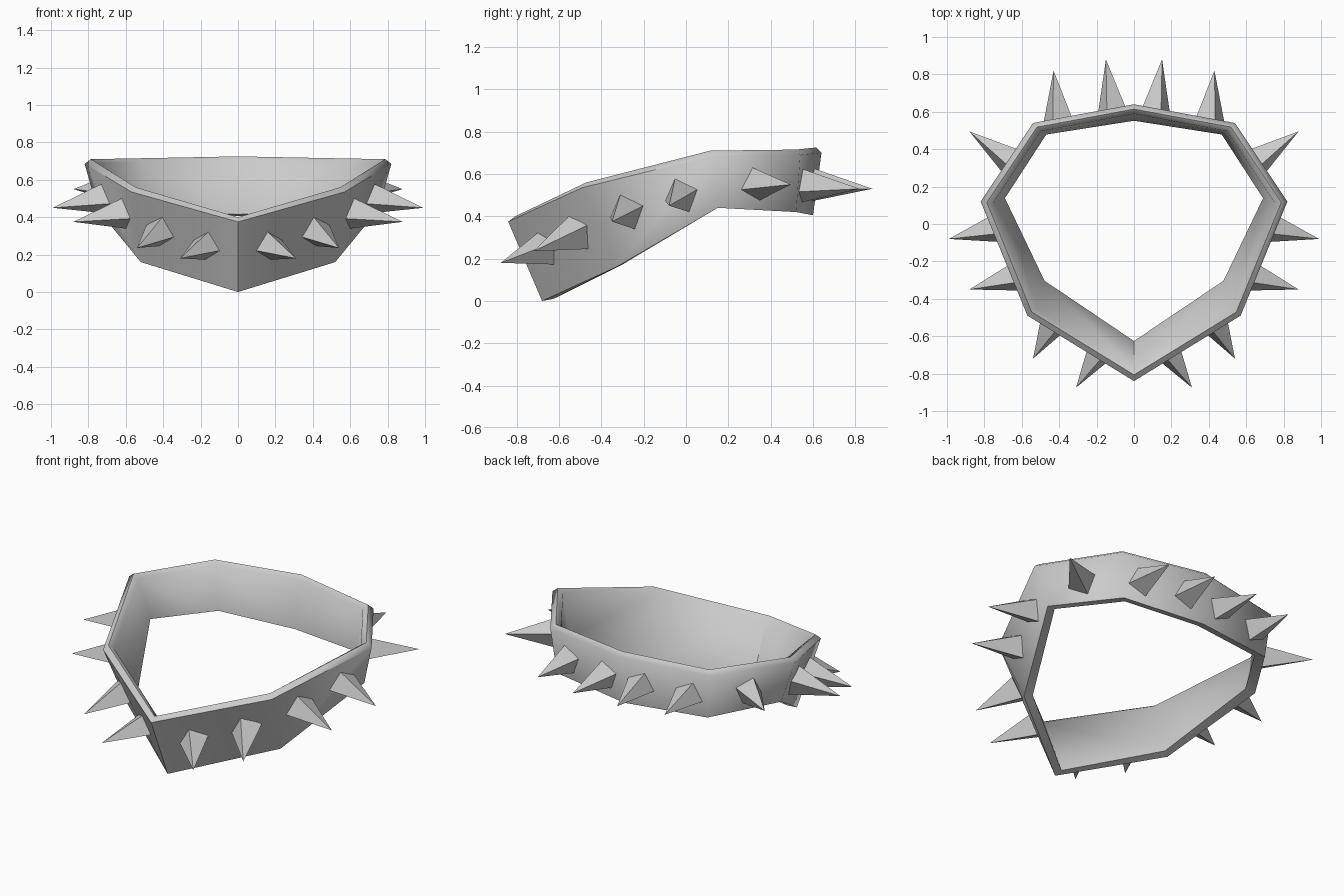
import bpy, bmesh, math
from mathutils import Vector, Matrix

cube = bpy.data.objects.get("Cube")
if cube:
    bpy.data.objects.remove(cube, do_unlink=True)

grey = bpy.data.materials.new("plain grey")
grey.use_nodes = True
colour = (0.6, 0.6, 0.6, 1)
grey.diffuse_color = colour
grey.node_tree.nodes["Principled BSDF"].inputs["Base Color"].default_value = colour


def finish(bm, name, smooth_angle=None):
    """Turn the half mesh into an object mirrored across x."""
    bmesh.ops.recalc_face_normals(bm, faces=bm.faces)
    mesh = bpy.data.meshes.new(name)
    bm.to_mesh(mesh)
    bm.free()
    mesh.materials.append(grey)
    obj = bpy.data.objects.new(name, mesh)
    bpy.context.collection.objects.link(obj)
    mirror = obj.modifiers.new("mirror", 'MIRROR')
    mirror.use_clip = True
    bpy.ops.object.select_all(action='DESELECT')
    obj.select_set(True)
    bpy.context.view_layer.objects.active = obj
    bpy.ops.object.modifier_apply(modifier="mirror")
    if smooth_angle:
        bpy.ops.object.shade_smooth_by_angle(angle=math.radians(smooth_angle))
    return obj


# Collar band: outer top and outer bottom corner at each bend, front to back
bends = [
    ((0, -0.84, 0.40), (0, -0.68, 0.0)),
    ((0.57, -0.49, 0.56), (0.52, -0.33, 0.16)),
    ((0.82, 0.12, 0.71), (0.75, 0.15, 0.44)),
    ((0.54, 0.54, 0.715), (0.51, 0.52, 0.42)),
    ((0, 0.64, 0.725), (0, 0.60, 0.405)),
]


def inward(p, scale, drop=0):
    return Vector((p[0] * scale, p[1] * scale, p[2] - drop))


bm = bmesh.new()
rings = []
for top, bottom in bends:
    section = [inward(bottom, 1), inward(top, 1, 0.025), inward(top, 0.96),
               inward(top, 0.92, 0.02), inward(bottom, 0.92, -0.01)]
    rings.append([bm.verts.new(p) for p in section])
for a, b in zip(rings, rings[1:]):
    for i in range(len(a)):
        j = (i + 1) % len(a)
        bm.faces.new((a[i], b[i], b[j], a[j]))
finish(bm, "collar_band", 60)

# Spikes: base centre on the band, then tip
spikes = {
    "front_inner_spikes": ((0.165, -0.66, 0.25), (0.31, -0.875, 0.18)),
    "front_outer_spikes": ((0.42, -0.52, 0.32), (0.54, -0.72, 0.235)),
    "side_front_spikes": ((0.62, -0.28, 0.42), (0.88, -0.35, 0.375)),
    "side_middle_spikes": ((0.72, -0.02, 0.50), (0.99, -0.08, 0.45)),
    "side_back_spikes": ((0.645, 0.325, 0.555), (0.88, 0.495, 0.55)),
    "back_outer_spikes": ((0.405, 0.545, 0.545), (0.43, 0.82, 0.53)),
    "back_inner_spikes": ((0.115, 0.59, 0.55), (0.15, 0.88, 0.53)),
}
for name, (base, tip) in spikes.items():
    base, tip = Vector(base), Vector(tip)
    axis = tip - base
    base -= axis * 0.08
    axis = tip - base
    out = axis.normalized()
    side = Vector((0, 0, 1)).cross(out).normalized()
    up = out.cross(side)
    turn = Matrix((side, up, out)).transposed().to_4x4()
    place = (Matrix.Translation((base + tip) / 2) @ turn
             @ Matrix.Rotation(math.radians(20), 4, 'Z'))
    bm = bmesh.new()
    bmesh.ops.create_cone(bm, cap_ends=True, segments=4, radius1=0.092,
                          radius2=0, depth=axis.length, matrix=place)
    bmesh.ops.remove_doubles(bm, verts=bm.verts, dist=0.0005)
    finish(bm, name)
